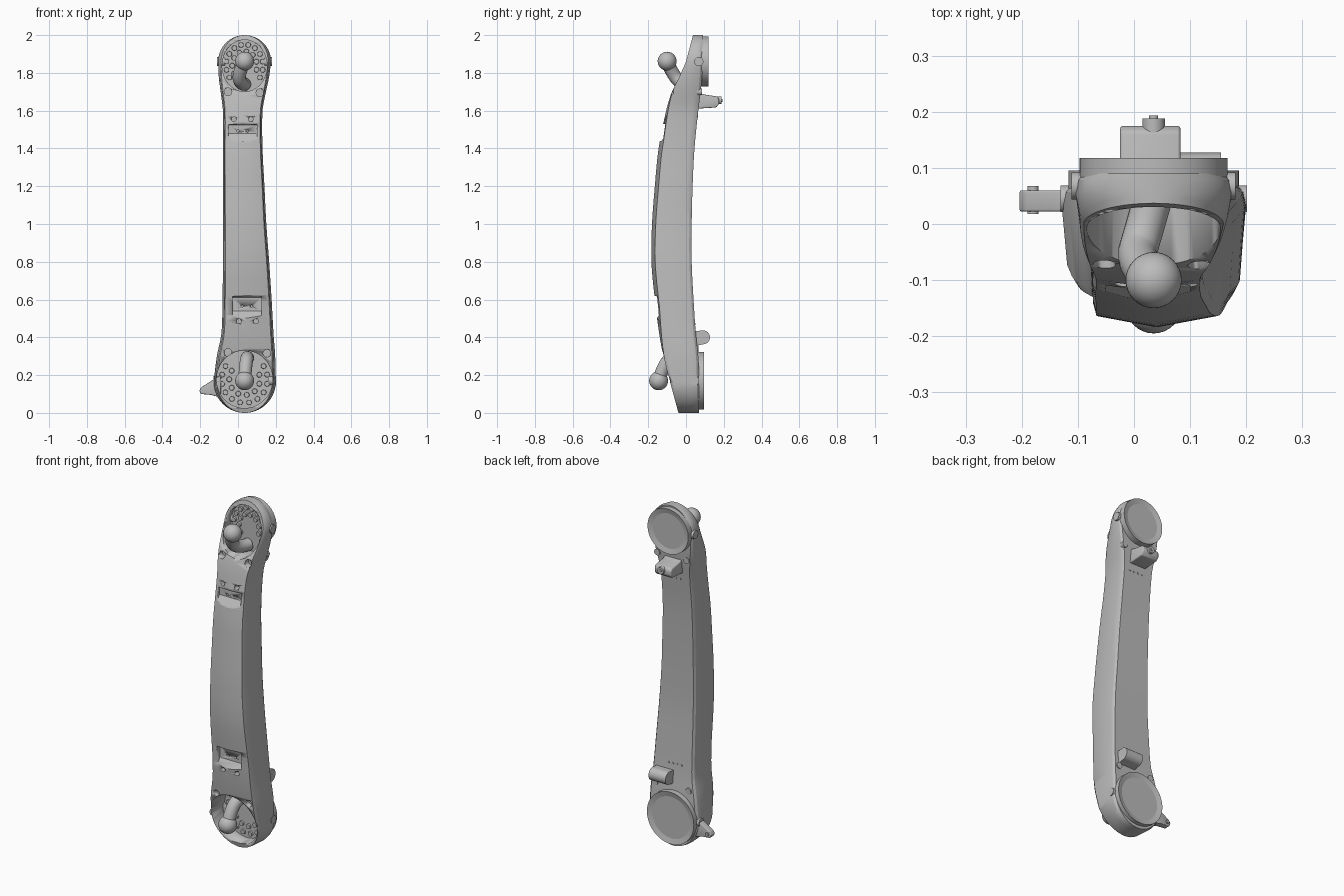
import bpy, bmesh, math
from mathutils import Vector, Matrix

default_cube = bpy.data.objects.get("Cube")
if default_cube:
    bpy.data.objects.remove(default_cube, do_unlink=True)

grey = bpy.data.materials.new("plain grey")
grey.use_nodes = True
grey.diffuse_color = (0.5, 0.5, 0.5, 1)
grey.node_tree.nodes["Principled BSDF"].inputs["Base Color"].default_value = (0.5, 0.5, 0.5, 1)

MID_X = 0.035
TOP_Z, TOP_R = 1.86, 0.14
LOW_Z, LOW_R = 0.165, 0.165


def finish(name, bm, smooth=30):
    """Turn a bmesh into a grey object with sharp edges kept."""
    bmesh.ops.recalc_face_normals(bm, faces=bm.faces[:])
    mesh = bpy.data.meshes.new(name)
    bm.to_mesh(mesh)
    bm.free()
    obj = bpy.data.objects.new(name, mesh)
    bpy.context.collection.objects.link(obj)
    mesh.materials.append(grey)
    bpy.ops.object.select_all(action="DESELECT")
    obj.select_set(True)
    bpy.context.view_layer.objects.active = obj
    bpy.ops.object.shade_smooth_by_angle(angle=math.radians(smooth))
    return obj


def add_cyl(bm, start, end, r1, r2=None, sides=32, stretch=1.0):
    """Add a cylinder between two points; stretch scales it along z."""
    start, end = Vector(start), Vector(end)
    axis = end - start
    turn = axis.to_track_quat("Z", "Y").to_matrix().to_4x4()
    place = Matrix.Translation((start + end) / 2)
    bmesh.ops.create_cone(bm, cap_ends=True, segments=sides, radius1=r1,
                          radius2=r1 if r2 is None else r2, depth=axis.length,
                          matrix=place @ Matrix.Diagonal((1, 1, stretch, 1)) @ turn)


def cyl(name, *args, **kw):
    bm = bmesh.new()
    add_cyl(bm, *args, **kw)
    return finish(name, bm)


def prism(name, outline, axis, low, high, bevel=0.0):
    """Extrude a 2D outline along x (outline in y,z) or y (outline in x,z)."""
    bm = bmesh.new()
    spot = (lambda p, d: (d, p[0], p[1])) if axis == "x" else (lambda p, d: (p[0], d, p[1]))
    face = bm.faces.new([bm.verts.new(spot(p, low)) for p in outline])
    out = bmesh.ops.extrude_face_region(bm, geom=[face])
    step = Vector(spot((0, 0), high - low))
    bmesh.ops.translate(bm, vec=step, verts=[v for v in out["geom"] if isinstance(v, bmesh.types.BMVert)])
    if bevel:
        bmesh.ops.bevel(bm, geom=bm.edges[:], offset=bevel, segments=3, affect="EDGES", profile=0.5)
    return finish(name, bm)


# Arm shape: height, right edge, left edge, front, back
STATIONS = [
    (LOW_Z, -.129, .2, -.085, .07), (.3, -.112, .197, -.12, .065),
    (.42, -.088, .188, -.142, .052), (.6, -.082, .178, -.165, .04),
    (.8, -.08, .165, -.183, .03), (1, -.08, .15, -.18, .03),
    (1.2, -.08, .14, -.165, .035), (1.4, -.08, .13, -.145, .045),
    (1.6, -.08, .13, -.105, .065), (1.7, -.092, .148, -.075, .078),
    (1.78, -.102, .165, -.035, .085), (TOP_Z, -.105, .175, 0, .09)]


def smooth_station(z):
    """Hermite interpolation through the stations."""
    i = max(k for k in range(len(STATIONS) - 1) if STATIONS[k][0] <= z + 1e-6)
    a, b = STATIONS[i], STATIONS[i + 1]
    before, after = STATIONS[max(i - 1, 0)], STATIONS[min(i + 2, len(STATIONS) - 1)]
    h = b[0] - a[0]
    t = (z - a[0]) / h
    result = []
    for k in range(1, 5):
        m0 = (b[k] - before[k]) / (b[0] - before[0]) * h
        m1 = (after[k] - a[k]) / (after[0] - a[0]) * h
        result.append((2*t**3 - 3*t*t + 1) * a[k] + (t**3 - 2*t*t + t) * m0
                      + (3*t*t - 2*t**3) * b[k] + (t**3 - t*t) * m1)
    return result


def arm_section(z):
    if z > TOP_Z or z < LOW_Z:
        mid, rad, sta, end_front = ((TOP_Z, TOP_R, STATIONS[-1], .037) if z > TOP_Z
                                    else (LOW_Z, LOW_R, STATIONS[0], -.04))
        d = abs(z - mid) / rad
        half = rad * math.sqrt(max(1 - d * d, 0.0004))
        c = (sta[1] + sta[2]) / 2
        return c - half, c + half, sta[3] + (end_front - sta[3]) * d, sta[4]
    return smooth_station(z)


# Main arm body, lofted upward with rounded ends
levels = [LOW_Z - LOW_R * math.cos(k * math.pi / 28) for k in range(14)]
levels += [LOW_Z + (TOP_Z - LOW_Z) * k / 48 for k in range(49)]
levels += [TOP_Z + TOP_R * math.sin(k * math.pi / 28) for k in range(1, 15)]
bm = bmesh.new()
rings = []
for z in levels:
    left, right, front, back = arm_section(z)
    c, w = (left + right) / 2, (right - left) / 2
    mid = max(0, min(1, (z - .25) / .3, (1.75 - z) / .3))
    shape = [(-.9, back), (-.97, back - .012), (-1, back - .035), (-.94, front + .03 * mid + .012),
             (-.89, front + .02 * mid), (0, front)]
    shape += [(-u, y) for u, y in reversed(shape[:-1])]
    rings.append([bm.verts.new((c + u * w, y, z)) for u, y in shape])
for a, b in zip(rings, rings[1:]):
    for i in range(len(a)):
        j = (i + 1) % len(a)
        bm.faces.new((a[i], a[j], b[j], b[i]))
bm.faces.new(rings[0])
bm.faces.new(rings[-1])
arm = finish("arm_body", bm, 25)

# Cutters: end bowls, stepped slots and screw holes
cutters = [cyl("bowl_cut", (MID_X, .055, 1.838), (MID_X, -.4, 1.838), .119, sides=48, stretch=1.15),
           cyl("bowl_cut", (MID_X, .035, .178), (MID_X, -.4, .178), .148, sides=48, stretch=1.03)]
SLOTS = [(-.05, .1, 1.44, 1.535, -.1), (-.03, .125, .5, .62, -.125)]
for x0, x1, z0, z1, floor in SLOTS:
    cutters.append(prism("slot_cut", [(floor - .03, z0), (floor, z0 + .04), (floor, z1 - .01),
                                      (floor - .04, z1), (-.3, z1), (-.3, z0)], "x", x0, x1))
    for s in (-.025, .025):
        spot = ((x0 + x1) / 2 + s, floor, (z0 + z1) / 2 + .005)
        cutters.append(cyl("pin_cut", (spot[0], floor + .02, spot[2]), (spot[0], floor - .02, spot[2]), .006, sides=16))
HOLES = [(-.053, 1.70, .02), (.116, 1.695, .02), (-.022, 1.555, .013), (.068, 1.555, .013),
         (.005, .485, .013), (.095, .485, .013), (-.053, .32, .02), (.153, .315, .02)]
for x, z, r in HOLES:
    front = arm_section(z)[2]
    cutters.append(cyl("screw_cut", (x, front + .035, z), (x, -.4, z), r, sides=24))
for cutter in cutters:
    cutter.hide_render = True
    mod = arm.modifiers.new("cut", "BOOLEAN")
    mod.operation, mod.solver, mod.object = "DIFFERENCE", "EXACT", cutter
    bpy.context.view_layer.objects.active = arm
    bpy.ops.object.modifier_apply(modifier=mod.name)
    bpy.data.objects.remove(cutter, do_unlink=True)


def studs(name, z, y, radius, stretch, gap):
    """Rings of small round studs on a bowl floor, leaving a gap for the stick."""
    bm = bmesh.new()
    for count, ring in ((16, .82), (11, .55)):
        for k in range(count):
            a = 2 * math.pi * (k + .5) / count
            if math.sin(a) * gap < .75:
                x, h = MID_X + radius * ring * math.cos(a), z + radius * ring * math.sin(a) * stretch
                add_cyl(bm, (x, y + .005, h), (x, y - .01, h), .015, .013, sides=16)
    finish(name, bm)


def stick(name, path, ball):
    """Curved stick with a ball at its free end."""
    curve = bpy.data.curves.new(name, "CURVE")
    curve.dimensions, curve.bevel_depth, curve.bevel_resolution = "3D", .035, 6
    curve.use_fill_caps = True
    line = curve.splines.new("NURBS")
    line.points.add(len(path) - 1)
    for p, co in zip(line.points, path):
        p.co = (*co, 1)
    line.use_endpoint_u, line.order_u, line.resolution_u = True, 3, 8
    obj = bpy.data.objects.new(name, curve)
    bpy.context.collection.objects.link(obj)
    curve.materials.append(grey)
    bm = bmesh.new()
    bmesh.ops.create_uvsphere(bm, u_segments=32, v_segments=20, radius=.05, matrix=Matrix.Translation(ball))
    finish(name + "_ball", bm)


studs("upper_studs", 1.838, .055, .119, 1.15, -1)
studs("lower_studs", .178, .035, .148, 1.03, 1)
top_ball, low_ball = (MID_X, -.1, 1.862), (MID_X, -.145, .17)
stick("upper_stick", [top_ball, (.0, -.07, 1.79), (.015, -.02, 1.74), (.035, .05, 1.74)], top_ball)
stick("lower_stick", [low_ball, (.04, -.12, .25), (.05, -.07, .3), (.05, .03, .29)], low_ball)

# Round pads with recessed centres on the back, and buttons on the sides
for name, z, y, r in (("upper", TOP_Z, .118, .132), ("lower", .17, .095, .152)):
    pad = cyl(name + "_back_pad", (MID_X, y - .04, z), (MID_X, y, z), r, sides=64)
    bm = bmesh.new()
    bm.from_mesh(pad.data)
    cap = max(bm.faces, key=lambda f: f.calc_center_median().y)
    bmesh.ops.inset_region(bm, faces=[cap], thickness=.03)
    bmesh.ops.translate(bm, vec=(0, -.008, 0), verts=cap.verts[:])
    bm.to_mesh(pad.data)
    bm.free()
    for side in (-1, 1):
        x = MID_X + side * (r + .002)
        cyl(name + "_side_button", (x - side * .03, y - .05, z), (x + side * .012, y - .05, z), .024)

# Back brackets, bolt and side tab
prism("upper_bracket", [(.05, 1.7), (.1, 1.685), (.165, 1.675), (.175, 1.66), (.175, 1.635),
                        (.16, 1.617), (.05, 1.61)], "x", -.025, .083, .006)
cyl("upper_bracket_bolt", (MID_X, .16, 1.655), (MID_X, .188, 1.655), .02)
cyl("upper_bracket_pin", (MID_X, .18, 1.655), (MID_X, .193, 1.655), .008)
lug = [(.09 + .037 * math.sin(a), .4 + .037 * math.cos(a)) for a in [k * math.pi / 12 for k in range(13)]]
prism("lower_bracket", [(.03, .43)] + lug + [(.03, .35)], "x", .045, .155)
prism("side_tab", [(-.09, .2), (-.14, .17), (-.195, .135), (-.205, .118), (-.195, .1), (-.14, .095),
                   (-.09, .08)], "y", .022, .06, .004)
cyl("side_tab_bolt", (-.18, .018, .12), (-.18, .068, .12), .01)

# Small rear screws and marker dots
for x, z in ((-.06, 1.7), (.13, 1.7), (-.06, .34), (.155, .34)):
    back = arm_section(z)[3]
    cyl("rear_screw", (x, back - .02, z), (x, back + .006, z), .018)
for z in (1.57, .47):
    for k in range(4):
        x = MID_X - .04 + k * .028
        back = arm_section(z)[3]
        cyl("rear_dot", (x, back - .01, z), (x, back + .003, z), .006, sides=12)
